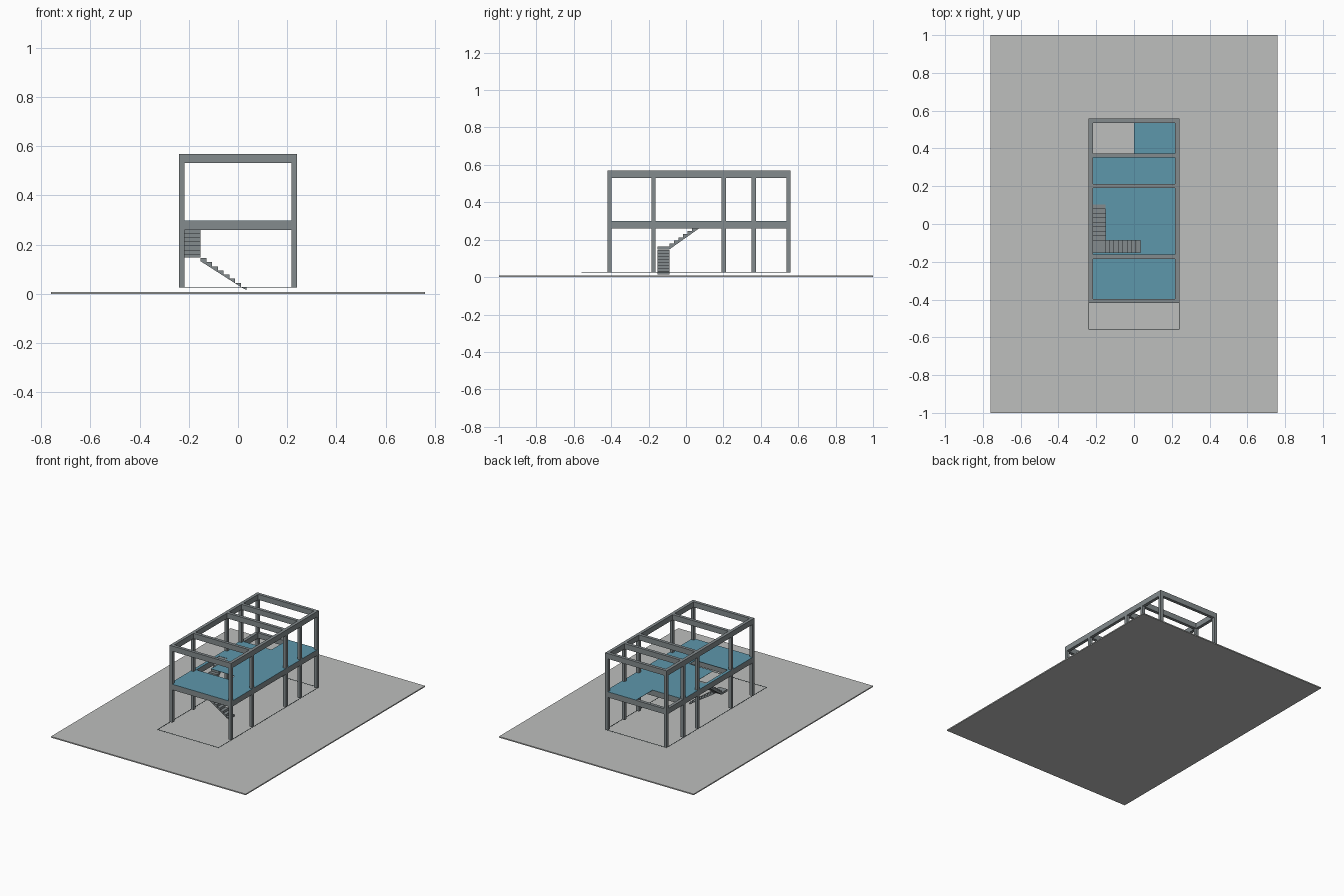
import bpy, bmesh
from mathutils import Vector

if "Cube" in bpy.data.objects:
    bpy.data.objects.remove(bpy.data.objects["Cube"], do_unlink=True)


def material(name, rgb):
    m = bpy.data.materials.new(name)
    m.use_nodes = True
    m.diffuse_color = (*rgb, 1)
    m.node_tree.nodes["Principled BSDF"].inputs["Base Color"].default_value = (*rgb, 1)
    return m


concrete = material("concrete grey", (0.23, 0.26, 0.27))
blue = material("floor blue", (0.11, 0.31, 0.41))
pale = material("ground grey", (0.51, 0.52, 0.51))
dark = material("outline dark", (0.03, 0.06, 0.07))


def finish(name, bm, mat):
    bmesh.ops.recalc_face_normals(bm, faces=bm.faces)
    mesh = bpy.data.meshes.new(name)
    bm.to_mesh(mesh)
    bm.free()
    mesh.materials.append(mat)
    obj = bpy.data.objects.new(name, mesh)
    bpy.context.collection.objects.link(obj)
    return obj


def box(name, x, y, z, mat):
    """Box given as (low, high) pairs on each axis."""
    bm = bmesh.new()
    bmesh.ops.create_cube(bm, size=1)
    for v in bm.verts:
        v.co = [a + (c + 0.5) * (b - a) for c, (a, b) in zip(v.co, (x, y, z))]
    return finish(name, bm, mat)


def extrude(bm, faces, offset):
    new = bmesh.ops.extrude_face_region(bm, geom=faces)["geom"]
    verts = [v for v in new if isinstance(v, bmesh.types.BMVert)]
    bmesh.ops.translate(bm, verts=verts, vec=offset)


W, T = 0.24, 0.022            # half width of the frame, member thickness
BASE, FLOOR, TOP = 0.028, 0.297, 0.569
DEPTH = 0.038                 # beam depth
FRONT, BACK = -0.419, 0.558
rows = [FRONT, -0.184, 0.191, 0.351, BACK - T]   # front edge of each bay line

# Ground
box("ground", (-0.76, 0.76), (-1, 1), (0, 0.008), pale)

# Columns, interrupted by the beams
for i, y in enumerate(rows):
    for side, x in (("right", -W), ("left", W - T)):
        for storey, z in (("lower", (BASE, FLOOR - DEPTH)),
                          ("upper", (FLOOR, TOP - DEPTH))):
            box(f"{storey}_column_{side}_{i + 1}", (x, x + T), (y, y + T), z, concrete)

# Beams on both levels
for level, z in (("floor", FLOOR), ("roof", TOP)):
    span = (z - DEPTH, z)
    for side, x in (("right", -W), ("left", W - T)):
        box(f"{level}_side_beam_{side}", (x, x + T), (FRONT, BACK), span, concrete)
    for i, y in enumerate(rows):
        box(f"{level}_cross_beam_{i + 1}", (T - W, W - T), (y, y + T), span, concrete)

# Stair extents
SX0, SX1, SX2 = -0.218, -0.152, 0.035
SY0, SY1, SY2 = -0.152, -0.087, 0.103
STEPS = 8
RISE = (FLOOR - BASE) / (2 * STEPS)
LANDING = BASE + STEPS * RISE

# Upper floor slab with a stair opening and an open back corner
xs = [-W, SX0, SX1, 0, SX2, W]
ys = [FRONT, SY0, SY1, SY2, rows[3] + T, BACK]
bm = bmesh.new()
for x0, x1 in zip(xs, xs[1:]):
    for y0, y1 in zip(ys, ys[1:]):
        cx, cy = (x0 + x1) / 2, (y0 + y1) / 2
        upper_run = SX0 < cx < SX1 and SY0 < cy < SY2
        lower_run = SX0 < cx < SX2 and SY0 < cy < SY1
        corner = cx < 0 and cy > ys[-2]
        if not (upper_run or lower_run or corner):
            corners = ((x0, y0), (x1, y0), (x1, y1), (x0, y1))
            bm.faces.new([bm.verts.new((*c, FLOOR)) for c in corners])
bmesh.ops.remove_doubles(bm, verts=bm.verts, dist=0.0001)
extrude(bm, bm.faces[:], Vector((0, 0, 0.002)))
finish("floor_slab", bm, blue)


def flight(name, start, along, across, length, rise, first):
    """Stepped top with a sloping underside, swept across its width."""
    tread = length / STEPS
    profile = []
    for i in range(STEPS):
        h = first + i * rise
        profile += [(i * tread, h), ((i + 1) * tread, h)]
    low = min(rise, 0) - 0.013 + (RISE if rise < 0 else 0)
    profile += [(length, profile[-1][1] + low), (0, first + low)]
    if rise > 0:
        profile[-2] = (length, profile[-3][1] - 0.013)
        profile[-1] = (0, first - RISE - 0.013)
    bm = bmesh.new()
    face = bm.faces.new([bm.verts.new(start + along * d + Vector((0, 0, h)))
                         for d, h in profile])
    extrude(bm, [face], across)
    finish(name, bm, concrete)


# Stairs: lower flight, landing, upper flight
X, Y = Vector((1, 0, 0)), Vector((0, 1, 0))
flight("lower_flight", Vector((SX1, SY0, 0)), X, Y * (SY1 - SY0),
       SX2 - SX1, -RISE, LANDING - RISE)
box("landing", (SX0, SX1), (SY0, SY1), (LANDING - 0.014, LANDING), concrete)
flight("upper_flight", Vector((SX0, SY1, 0)), Y, X * (SX1 - SX0),
       SY2 - SY1, RISE, LANDING + RISE)

# Thin plot outline at ground-floor level
E, LINE = 0.003, (BASE - 0.002, BASE)
for side, s in (("left", 1), ("right", -1)):
    edge = sorted((s * W, s * (W - E)))
    box(f"outline_{side}", edge, (-BACK, BACK), LINE, dark)
for end, s in (("back", 1), ("front", -1)):
    edge = sorted((s * BACK, s * (BACK - E)))
    box(f"outline_{end}", (E - W, W - E), edge, LINE, dark)
